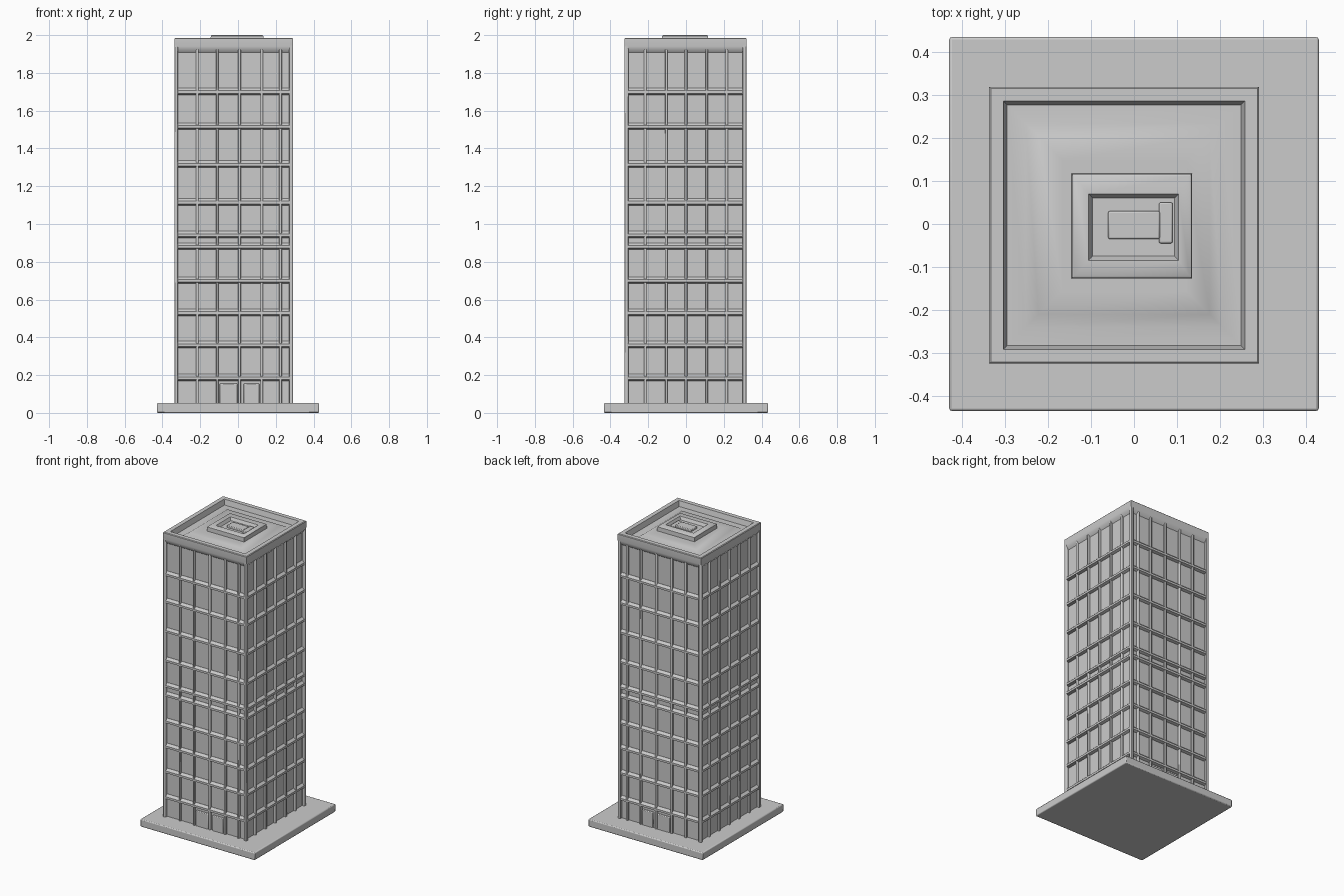
import bpy, math

if "Cube" in bpy.data.objects:
    bpy.data.objects.remove(bpy.data.objects["Cube"])

X0, X1, Y0, Y1 = -0.337, 0.291, -0.325, 0.319   # tower footprint
CX, CY = (X0 + X1) / 2, (Y0 + Y1) / 2
TOP = 1.985


def finish(ob, bevel):
    if bevel:
        m = ob.modifiers.new("soft_edges", 'BEVEL')
        m.width, m.segments = bevel, 2
    bpy.ops.object.select_all(action='DESELECT')
    ob.select_set(True)
    bpy.context.view_layer.objects.active = ob
    bpy.ops.object.shade_smooth_by_angle(angle=math.radians(40))
    return ob


def mesh(name, verts, faces, bevel=0):
    me = bpy.data.meshes.new(name)
    me.from_pydata(verts, [], faces)
    ob = bpy.data.objects.new(name, me)
    bpy.context.collection.objects.link(ob)
    return finish(ob, bevel)


def box(name, x0, x1, y0, y1, z0, z1, bevel=0.004):
    v = [(x, y, z) for z in (z0, z1) for x, y in ((x0, y0), (x1, y0), (x1, y1), (x0, y1))]
    f = [(3, 2, 1, 0), (4, 5, 6, 7)] + [(i, (i + 1) % 4, (i + 1) % 4 + 4, i + 4) for i in range(4)]
    return mesh(name, v, f, bevel)


def loft(name, rings, bevel=0):
    """Stack of rectangles (x0, x1, y0, y1, z), capped at both ends."""
    v, f = [], [(3, 2, 1, 0)]
    for x0, x1, y0, y1, z in rings:
        v += [(x0, y0, z), (x1, y0, z), (x1, y1, z), (x0, y1, z)]
    for r in range(len(rings) - 1):
        for i in range(4):
            a, b = r * 4 + i, r * 4 + (i + 1) % 4
            f.append((a, b, b + 4, a + 4))
    n = len(v)
    f.append((n - 4, n - 3, n - 2, n - 1))
    return mesh(name, v, f, bevel)


def inset(d, z):
    return (X0 + d, X1 - d, Y0 + d, Y1 - d, z)


# Ground plinth
box("plinth", -0.43, 0.43, -0.435, 0.435, 0, 0.052, 0.006)

# Recessed window walls
box("window_core", *inset(0.018, 0)[:4], 0.04, 1.93, 0)

# Floor bands with sloped lips
for i, z in enumerate((0.185, 0.36, 0.53, 0.70, 0.88, 0.942, 1.115, 1.315, 1.515, 1.70)):
    loft(f"floor_band_{i + 1}", [inset(0.017, z - 0.016), inset(0.002, z - 0.008),
                                 inset(0.002, z + 0.006), inset(0.017, z + 0.02)])

# Corner posts
for i, (x, y) in enumerate(((X0, Y0), (X1 - 0.02, Y0), (X1 - 0.02, Y1 - 0.02), (X0, Y1 - 0.02))):
    box(f"corner_post_{i + 1}", x, x + 0.02, y, y + 0.02, 0.045, 1.95)

# Mullions on all four sides
W, P = 0.007, 0.004
for i, x in enumerate((-0.215, -0.11, 0.008, 0.125, 0.225)):
    box(f"front_mullion_{i + 1}", x - W, x + W, Y0 + P, Y0 + 0.03, 0.045, 1.94)
    box(f"back_mullion_{i + 1}", x - W, x + W, Y1 - 0.03, Y1 - P, 0.045, 1.94)
for i, y in enumerate((-0.215, -0.105, 0.0, 0.11, 0.215)):
    box(f"right_mullion_{i + 1}", X1 - 0.03, X1 - P, y - W, y + W, 0.045, 1.94)
    box(f"left_mullion_{i + 1}", X0 + P, X0 + 0.03, y - W, y + W, 0.045, 1.94)

# Entrance door leaves
for side, y in (("front", Y0 + 0.007), ("back", Y1 - 0.027)):
    for n, a, b in (("left", -0.097, -0.002), ("right", 0.03, 0.113)):
        box(f"{side}_door_{n}", a, b, y, y + 0.02, 0.045, 0.155)

# Crown: fascia, parapet, roof gutter and raised roof deck
loft("crown_and_roof", [inset(0.02, 1.905), inset(0.003, 1.925), inset(0, 1.94),
                        inset(0, TOP - 0.004), inset(0.004, TOP), inset(0.033, TOP),
                        inset(0.042, 1.95), inset(0.085, 1.95),
                        inset(0.115, 1.968), inset(0.17, 1.968)])

# Rooftop plant room with sunken top
loft("roof_plant_room", [(-0.146, 0.136, -0.128, 0.118, 1.95), (-0.144, 0.134, -0.126, 0.116, 1.996),
                         (-0.139, 0.129, -0.121, 0.111, 2.0), (-0.106, 0.104, -0.085, 0.07, 2.0),
                         (-0.096, 0.094, -0.075, 0.06, 1.98)])

# Small vents inside the plant room
box("vent_block", -0.06, 0.06, -0.035, 0.03, 1.97, 1.994)
box("vent_duct", 0.058, 0.09, -0.045, 0.05, 1.97, 1.99)
